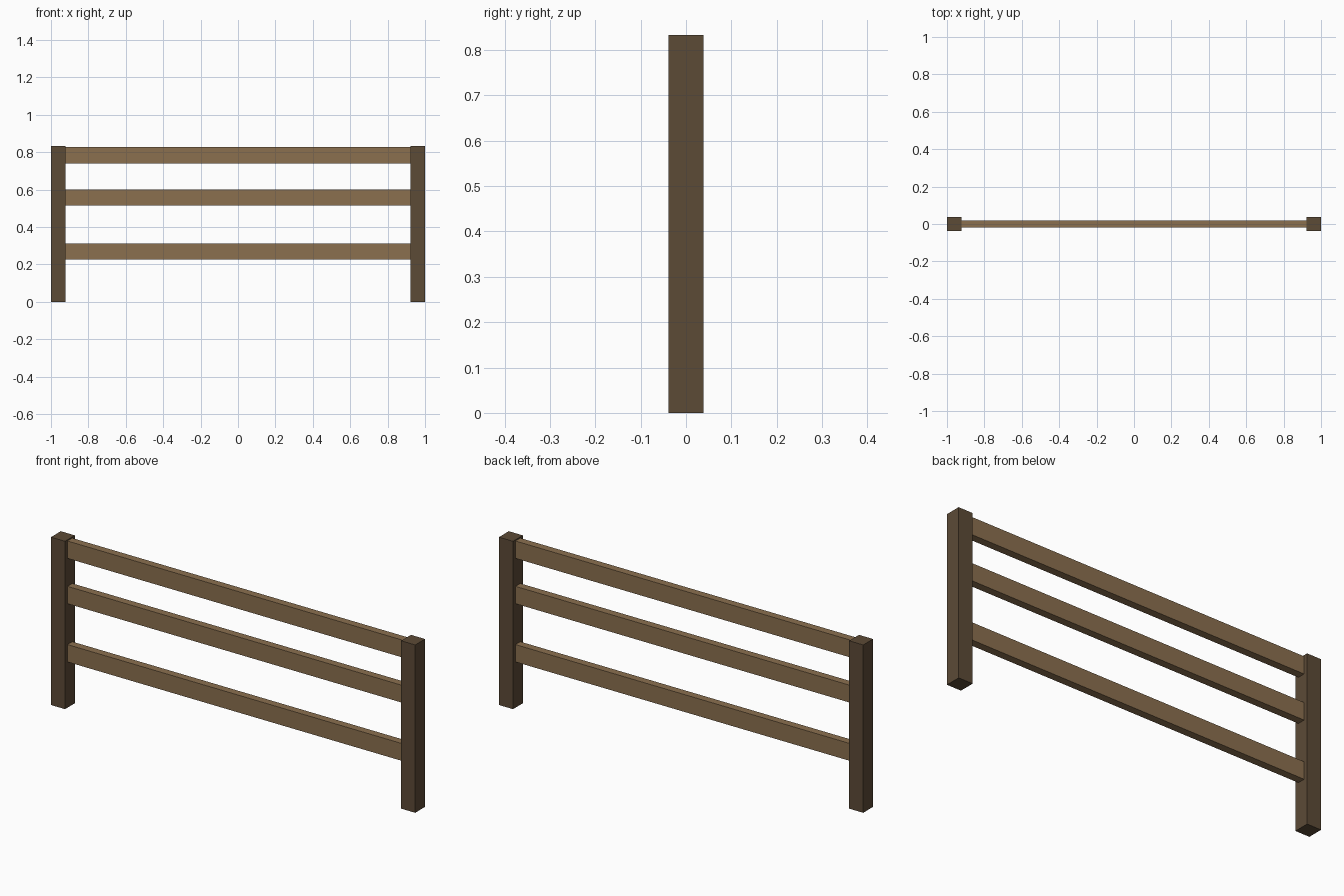
import bpy

if "Cube" in bpy.data.objects:
    bpy.data.objects.remove(bpy.data.objects["Cube"])

HEIGHT = 0.833
POST = 0.077          # square post section
RAIL_DEPTH = 0.038
RAIL_HEIGHT = 0.086


def make_material(name, color):
    mat = bpy.data.materials.new(name)
    mat.diffuse_color = (*color, 1)
    mat.use_nodes = True
    mat.node_tree.nodes["Principled BSDF"].inputs["Base Color"].default_value = mat.diffuse_color
    return mat


def box(name, center, size, mat):
    bpy.ops.mesh.primitive_cube_add(size=1, location=center)
    obj = bpy.context.object
    obj.name = name
    obj.scale = size
    bpy.ops.object.transform_apply(location=False, rotation=False, scale=True)
    obj.data.materials.append(mat)
    return obj


dark_wood = make_material("dark_wood", (0.107, 0.069, 0.037))
light_wood = make_material("light_wood", (0.258, 0.161, 0.078))

# Upright end posts
for side, sign in (("left", -1), ("right", 1)):
    box(f"{side}_post", (sign * (1 - POST / 2), 0, HEIGHT / 2),
        (POST, POST, HEIGHT), dark_wood)

# Horizontal rails spanning between the posts
for level, z in (("lower", 0.27), ("middle", 0.559), ("upper", 0.784)):
    box(f"{level}_rail", (0, 0, z),
        (2 - 2 * POST, RAIL_DEPTH, RAIL_HEIGHT), light_wood)
